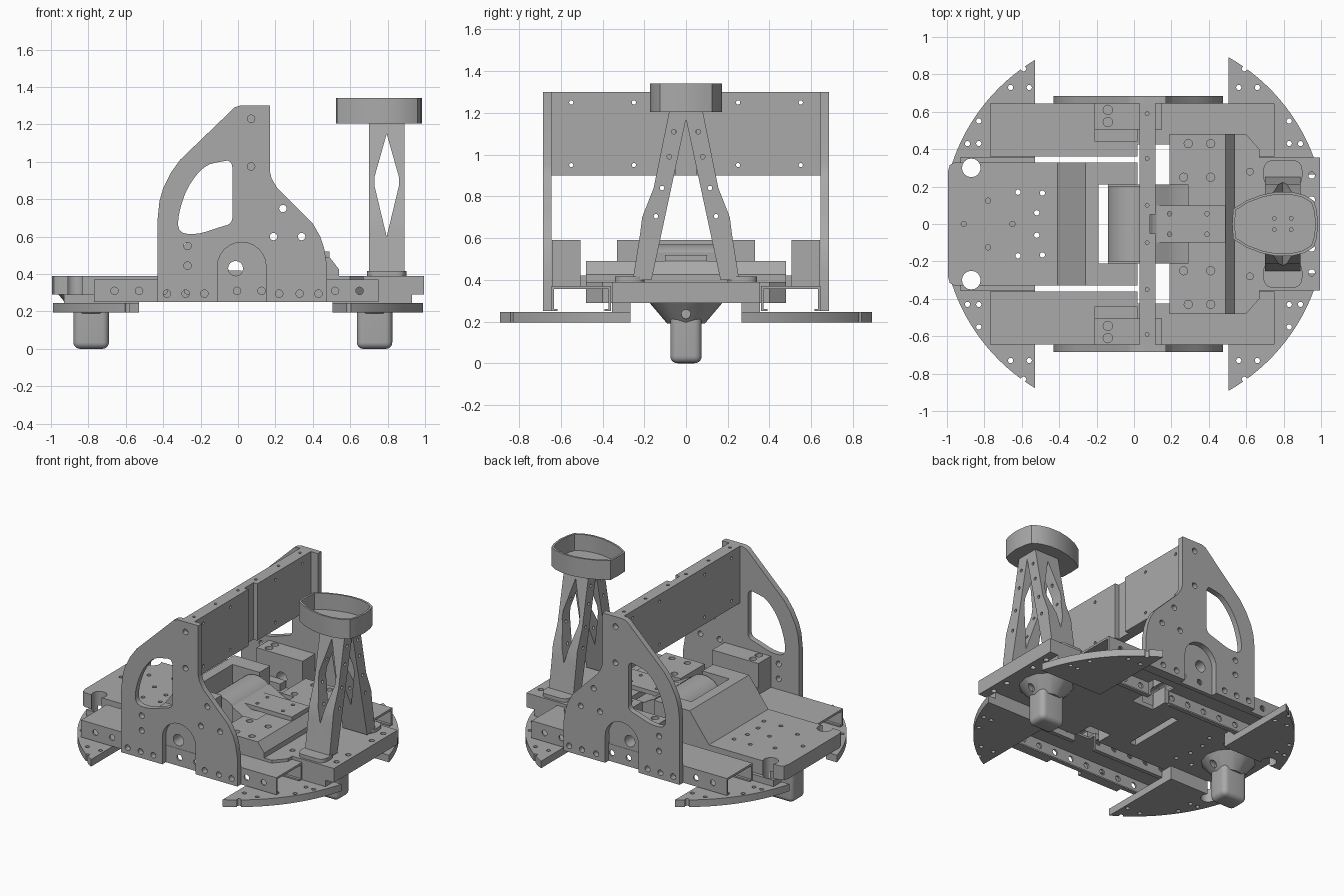
import bpy, bmesh, math
from mathutils import Vector

default = bpy.data.objects.get("Cube")
if default:
    bpy.data.objects.remove(default, do_unlink=True)

grey = bpy.data.materials.new("plain grey")
grey.use_nodes = True
grey.diffuse_color = (0.4, 0.4, 0.4, 1)
grey.node_tree.nodes["Principled BSDF"].inputs["Base Color"].default_value = (0.4, 0.4, 0.4, 1)
parts = []


def finish(bm, name):
    bmesh.ops.recalc_face_normals(bm, faces=bm.faces[:])
    mesh = bpy.data.meshes.new(name)
    bm.to_mesh(mesh)
    bm.free()
    mesh.materials.append(grey)
    obj = bpy.data.objects.new(name, mesh)
    bpy.context.collection.objects.link(obj)
    parts.append(obj)
    return obj


def add_prism(bm, outline, axis, low, high):
    """Extrude a flat outline along one axis."""
    def place(a, b, depth):
        return {"x": (depth, a, b), "y": (a, depth, b), "z": (a, b, depth)}[axis]
    face = bm.faces.new([bm.verts.new(place(a, b, low)) for a, b in outline])
    shift = Vector(place(0, 0, high - low))
    grown = bmesh.ops.extrude_face_region(bm, geom=[face], use_keep_orig=True)
    moved = [g for g in grown["geom"] if isinstance(g, bmesh.types.BMVert)]
    bmesh.ops.translate(bm, verts=moved, vec=shift)


def prism(name, outline, axis, low, high):
    bm = bmesh.new()
    add_prism(bm, outline, axis, min(low, high), max(low, high))
    return finish(bm, name)


def box(name, x, y, z):
    return prism(name, [(x[0], y[0]), (x[1], y[0]), (x[1], y[1]), (x[0], y[1])], "z", *z)


def circle(a, b, radius, count=16):
    turns = [math.tau * i / count for i in range(count)]
    return [(a + radius * math.cos(t), b + radius * math.sin(t)) for t in turns]


def drills(centres, axis, low, high, radius=0.014):
    bm = bmesh.new()
    for a, b in centres:
        add_prism(bm, circle(a, b, radius), axis, low, high)
    return finish(bm, "drill_cutter")


def cut(target, *cutters):
    for cutter in cutters:
        cutter.hide_render = True
        mod = target.modifiers.new("cut", "BOOLEAN")
        mod.operation, mod.solver, mod.object = "DIFFERENCE", "EXACT", cutter
    bpy.context.view_layer.update()
    graph = bpy.context.evaluated_depsgraph_get()
    mesh = bpy.data.meshes.new_from_object(target.evaluated_get(graph))
    target.modifiers.clear()
    target.data = mesh
    for cutter in cutters:
        parts.remove(cutter)
        bpy.data.objects.remove(cutter, do_unlink=True)


def soften(points):
    """Round a closed outline by corner cutting."""
    for _ in range(2):
        result = []
        for p, q in zip(points, points[1:] + points[:1]):
            p, q = Vector(p), Vector(q)
            result += [tuple(p.lerp(q, 0.25)), tuple(p.lerp(q, 0.75))]
        points = result
    return points


def both(centres):
    return [(x, s * y) for x, y in centres for s in (1, -1)]


plate_outline = [(-.43, .25), (-.43, .69), (-.42, .79), (-.4, .86), (-.36, .94), (-.31, 1.01),
                 (-.04, 1.27), (-.02, 1.29), (.01, 1.3), (.17, 1.3), (.17, .95), (.18, .91),
                 (.21, .86), (.33, .74), (.4, .67), (.44, .6), (.46, .54), (.475, .45), (.475, .25)]
window = [(-.18, .98), (-.1, 1.0), (-.03, 1.01), (-.03, .9), (-.03, .75), (-.03, .67),
          (-.1, .65), (-.22, .61), (-.32, .62), (-.32, .72), (-.27, .87)]
plate_holes = [(.07, 1.23), (.07, .975), (.24, .75), (.19, .6), (.34, .6), (-.27, .55), (-.27, .445)]
plate_holes += [(x, .295) for x in (-.38, -.28, -.18, .22, .33, .43)]
arch = [(-.11, .2), (.15, .2)]
arch += [(.02 + .13 * math.cos(t * math.pi / 12), .44 + .13 * math.sin(t * math.pi / 12)) for t in range(13)]
segment_holes = [(.59, .83), (.56, .73), (.66, .73), (.83, .55), (.83, .43), (.89, .43)]

for side, s in (("back", 1), ("front", -1)):
    # Tall side plate with window, arch and bolt holes
    plate = prism(side + "_side_plate", plate_outline, "y", s * .645, s * .685)
    cut(plate, prism("window_cutter", soften(window), "y", s * .6, s * .75))
    cut(plate, prism("arch_cutter", arch, "y", s * .6, s * .75))
    cut(plate, drills(plate_holes, "y", *sorted((s * .6, s * .75)), radius=.02))

    # Downward channel rail with small lips
    lip = [(.36, .25), (.39, .25), (.39, .26), (.372, .26), (.372, .355), (.633, .355),
           (.633, .26), (.615, .26), (.615, .25), (.645, .25), (.645, .37), (.36, .37)]
    rail = prism(side + "_rail", [(s * y, z) for y, z in lip], "x", -.77, .75)
    rail_holes = [(-.66 + .131 * i, .31) for i in range(11)]
    cut(rail, drills(rail_holes, "y", *sorted((s * .3, s * .7)), radius=.02))
    cut(rail, box("notch_cutter", (.02, .19), sorted((s * .3, s * .425)), (.2, .5)))

    # Bearing block behind the arch
    block = box(side + "_bearing_block", (-.21, .15), sorted((s * .505, s * .643)), (.365, .59))
    cut(block, drills([(-.013, .43)], "y", -.8, .8, .04))
    cut(block, drills([(-.14, s * .61), (-.14, s * .545)], "z", .5, .7, .025))
    box(side + "_bearing_shelf", (-.21, .02), sorted((s * .44, s * .505)), (.365, .42))

    # Curved skid plates at both ends
    for end, e in (("left", 1), ("right", -1)):
        inner = .505 if e > 0 else .53
        first, last = math.asin(.265 / 1.025), math.acos(inner / 1.025)
        rim = [(first + (last - first) * i / 16) for i in range(17)]
        outline = [(inner, .265)] + [(1.025 * math.cos(t), 1.025 * math.sin(t)) for t in rim]
        name = side + "_" + end + "_skid"
        skid = prism(name, [(e * x, s * y) for x, y in outline], "z", .195, .245)
        cut(skid, drills([(e * x, s * y) for x, y in segment_holes], "z", .1, .4))
        riser = box(name + "_riser", sorted((e * inner, e * .93)), sorted((s * .265, s * .355)), (.245, .29))
        if e < 0:
            for piece in (skid, riser):
                cut(piece, drills([(-.87, s * .3)], "z", .1, .5, .05))

    # Tower foot and leaning leg with a diamond opening
    foot = soften([(.69, .2), (.8, .2), (.9, .2), (.9, .34), (.8, .34), (.69, .34)])
    prism(side + "_tower_foot", [(x, s * y) for x, y in foot], "z", .39, .415)
    leg_side = [(.165, .4), (0, 1.17), (0, 1.21), (.08, 1.21), (.155, .84), (.21, .7), (.22, .62), (.255, .4)]
    leg = prism(side + "_tower_leg", [(s * y, z) for y, z in leg_side], "x", .7, .89)
    diamond = [(.795, .6), (.86, .87), (.86, .92), (.795, 1.15), (.73, .92), (.73, .87)]
    cut(leg, prism("diamond_cutter", diamond, "y", s * -.1, s * .4))
    cut(leg, drills([(s * y, z) for y, z in ((.144, .705), (.115, .84), (.08, .99), (.058, 1.11))],
                    "x", .6, 1, .011))

# Cross panel with a groove in its middle
panel = box("cross_panel", (.03, .115), (-.645, .645), (.9, 1.3))
cut(panel, box("groove_cutter", (.085, .2), (-.05, .05), (.8, 1.4)))
cut(panel, drills([(y, z) for y in (-.55, -.25, .25, .55) for z in (.95, 1.25)], "x", 0, .2, .01))
cut(panel, drills(both([(.07, .59), (.07, .35), (.07, .1)]), "z", 1.2, 1.4, .01))

# Rear deck with rounded corners and pin notches
rear = prism("rear_deck", [(-.41, -.33), (-.41, .33), (-.96, .33), (-.985, .315), (-.995, .28),
                           (-.995, -.28), (-.985, -.315), (-.96, -.33)], "z", .29, .39)
cut(rear, drills(both([(-.87, .3)]), "z", .1, .5, .05))
cut(rear, drills([(-.65, 0), (-.91, 0)] + both([(-.62, .17), (-.49, .165), (-.52, .06), (-.78, .125)]),
                 "z", .2, .5))

# Ramped housing around the drum
housing = prism("drum_housing", [(-.41, .29), (-.41, .39), (-.26, .59), (.02, .59), (.02, .29)], "y", -.33, .33)
cut(housing, box("pocket_cutter", (-.19, .1), (-.21, .21), (.2, .7)))
cut(housing, drills([(-.013, .43)], "y", -.8, .8, .04))
drum = prism("drum", circle(0, .43, .14, 40), "y", -.2, .2)
cut(drum, drills([(-.013, .43)], "y", -.8, .8, .04))
box("drum_floor", (-.14, .2), (-.21, .21), (.29, .32))
swoop = [(.1, .29), (.1, .53), (.14, .51), (.18, .485), (.22, .465), (.29, .45), (.29, .29)]
prism("drum_apron", swoop, "y", -.21, .21)

# Stepped front deck with sloping edge
deck = prism("stepped_deck", [(.19, .37), (.19, .49), (.49, .49), (.54, .425), (.54, .37)], "y", -.48, .48)
cut(deck, box("deck_notch_cutter", (.1, .29), (-.21, .21), (.3, .6)))
cut(deck, drills(both([(.29, .43), (.41, .43), (.265, .25), (.41, .25)]), "z", .3, .6, .022))
box("deck_floor", (.19, .56), (-.355, .355), (.29, .37))
strap = box("centre_strap", (.085, .49), (-.1, .1), (.49, .52))
cut(strap, drills(both([(.19, .055), (.39, .055)]), "z", .4, .6, .012))

# Tower base
base_outline = [(.54, .48), (.6, .48), (.67, .4), (.67, .355), (.995, .355)]
base = prism("tower_base", base_outline + [(x, -y) for x, y in reversed(base_outline)], "z", .29, .39)
cut(base, drills(both([(.62, .28), (.95, .26), (.95, .13)]), "z", .2, .5, .018))

# Casters with flared sockets
for end, x in (("left", .73), ("right", -.785)):
    bm = bmesh.new()
    bmesh.ops.create_cube(bm, size=1)
    bmesh.ops.scale(bm, vec=(.19, .15, .28), verts=bm.verts)
    bmesh.ops.translate(bm, vec=(x, 0, .14), verts=bm.verts)
    rounded = [e for e in bm.edges if min(v.co.z for v in e.verts) < .1]
    bmesh.ops.bevel(bm, geom=rounded, offset=.035, segments=5, profile=.5, affect="EDGES")
    finish(bm, end + "_caster")
    bm = bmesh.new()
    bmesh.ops.create_cone(bm, cap_ends=True, segments=12, radius1=.09, radius2=.175, depth=.1)
    bmesh.ops.translate(bm, vec=(x, 0, .24), verts=bm.verts)
    socket = finish(bm, end + "_caster_socket")
    cut(socket, drills([(0, .235)], "x", x + .09, x + .3, .022), drills([(0, .235)], "x", x - .3, x - .09, .022))

# Open cup on top of the tower
half = [(.525, 0), (.53, .08), (.6, .125), (.68, .155), (.76, .172), (.84, .172), (.91, .155),
        (.96, .125), (.975, .08), (.985, 0)]
rim = half + [(x, -y) for x, y in reversed(half[1:-1])]
cup = prism("tower_cup", rim, "z", 1.205, 1.34)
cut(cup, prism("cup_cutter", [(.757 + (x - .757) * .94, y * .92) for x, y in rim], "z", 1.225, 1.5))
cut(cup, drills(both([(.75, .03), (.84, .03)]), "z", 1.215, 1.4, .01))

# Smooth the rounded surfaces and keep the edges sharp
bpy.ops.object.select_all(action="DESELECT")
for obj in parts:
    obj.select_set(True)
bpy.context.view_layer.objects.active = parts[0]
bpy.ops.object.shade_smooth_by_angle(angle=math.radians(30))
